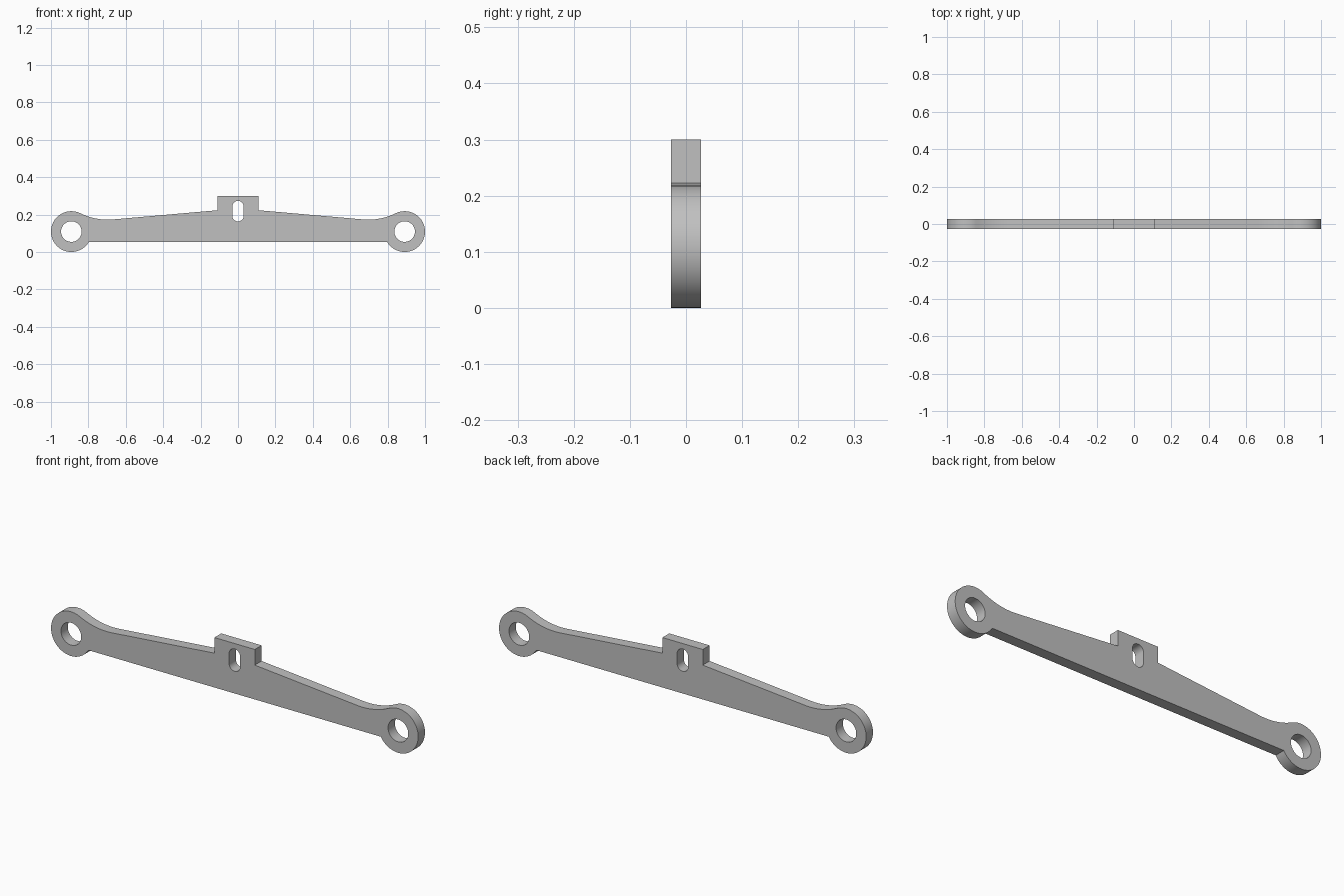
import bpy, bmesh
from math import sin, cos, pi, asin, atan2
from mathutils import Vector

cube = bpy.data.objects.get("Cube")
if cube:
    bpy.data.objects.remove(cube)

# Main dimensions
EYE_R, HOLE_R = 0.109, 0.055
EYE = Vector((1 - EYE_R, EYE_R))
BOTTOM, HALF_DEPTH = 0.054, 0.0265
LUG_X, LUG_TOP, SHOULDER = 0.11, 0.3, 0.223
FILLET_START = Vector((0.667, 0.174))


def arc(center, radius, start, end, steps):
    return [Vector((center[0] + radius * cos(a), center[1] + radius * sin(a)))
            for a in (start + (end - start) * i / steps for i in range(steps + 1))]


def angle_of(v):
    return atan2(v.y, v.x)


# Fillet tangent to both the sloping top edge and the round end
slope = (FILLET_START - Vector((LUG_X, SHOULDER))).normalized()
normal = Vector((-slope.y, slope.x))
d = FILLET_START - EYE
fillet_r = (d.length_squared - EYE_R ** 2) / (2 * (EYE_R - d.dot(normal)))
fillet_c = FILLET_START + normal * fillet_r
touch = angle_of(fillet_c - EYE)

# Half outline, from the bottom edge round the end to the top lug
half = arc(EYE, EYE_R, asin((EYE.y - BOTTOM) / EYE_R) - pi, touch, 56)
half += arc(fillet_c, fillet_r, touch - pi, angle_of(-normal), 14)[1:]
half += [Vector((LUG_X, SHOULDER)), Vector((LUG_X, LUG_TOP))]
outline = half + [Vector((-p.x, p.y)) for p in reversed(half)]

# End holes and central slot
holes = [arc((s * EYE.x, EYE.y), HOLE_R, 0, 2 * pi, 48)[:-1] for s in (-1, 1)]
slot = arc((0, 0.243), 0.03, 0, pi, 16) + arc((0, 0.193), 0.03, pi, 2 * pi, 16)

# Fill the profile and extrude it through the thickness
bm = bmesh.new()
for loop in [outline, slot] + holes:
    verts = [bm.verts.new((p.x, -HALF_DEPTH, p.y)) for p in loop]
    for i, v in enumerate(verts):
        bm.edges.new((verts[i - 1], v))
bmesh.ops.triangle_fill(bm, edges=bm.edges[:], use_beauty=True, normal=(0, -1, 0))
result = bmesh.ops.extrude_face_region(bm, geom=bm.faces[:])
moved = [g for g in result["geom"] if isinstance(g, bmesh.types.BMVert)]
bmesh.ops.translate(bm, verts=moved, vec=(0, 2 * HALF_DEPTH, 0))
bmesh.ops.recalc_face_normals(bm, faces=bm.faces[:])

mesh = bpy.data.meshes.new("link_bar")
bm.to_mesh(mesh)
bm.free()
bar = bpy.data.objects.new("link_bar", mesh)
bpy.context.collection.objects.link(bar)

# Plain grey finish
grey = bpy.data.materials.new("light_grey")
grey.use_nodes = True
colour = (0.53, 0.53, 0.53, 1)
grey.diffuse_color = colour
grey.node_tree.nodes["Principled BSDF"].inputs["Base Color"].default_value = colour
mesh.materials.append(grey)

# Smooth rims with crisp edges
bpy.ops.object.select_all(action='DESELECT')
bar.select_set(True)
bpy.context.view_layer.objects.active = bar
bpy.ops.object.shade_smooth_by_angle(angle=pi / 6)
